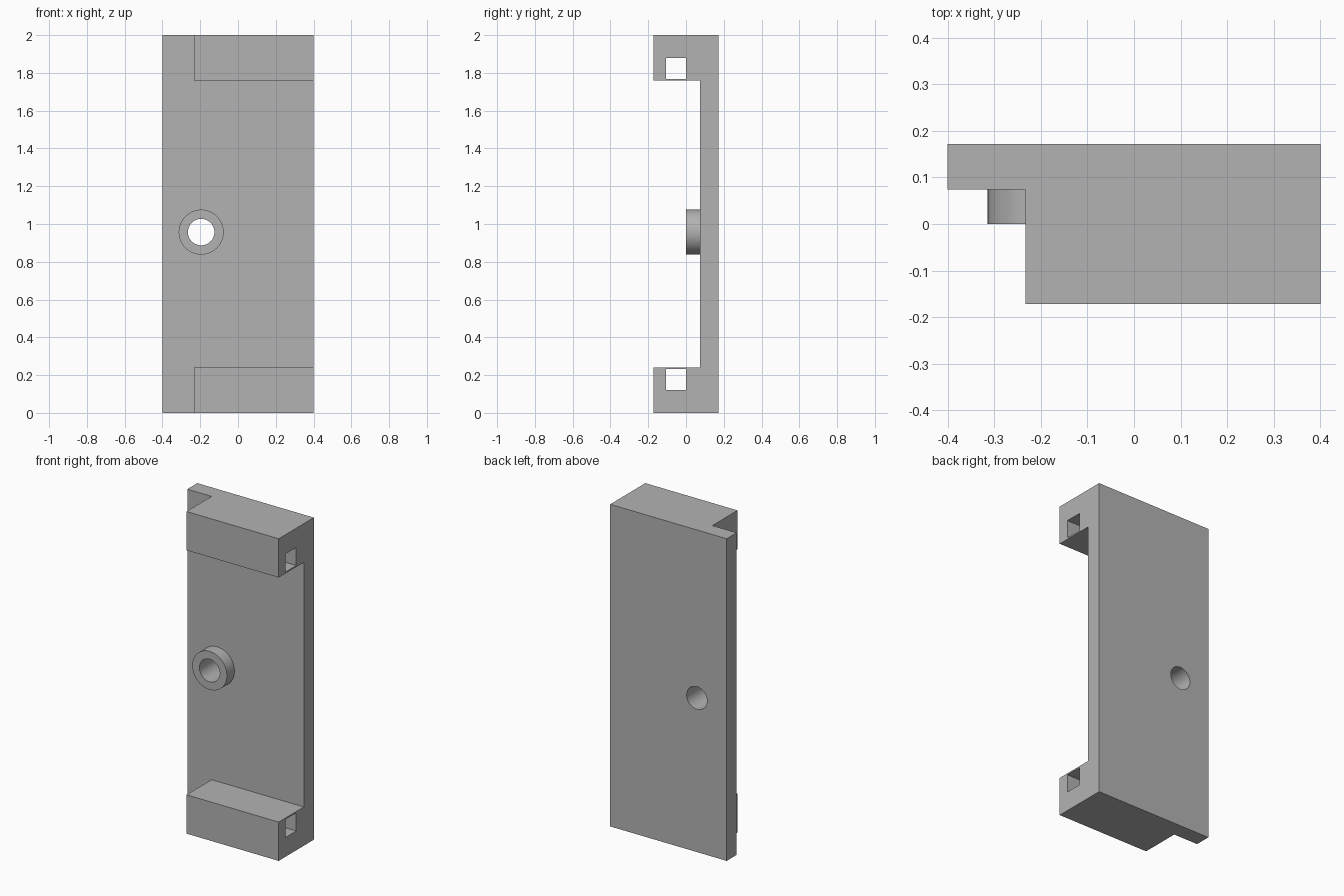
import bpy
import math

cube = bpy.data.objects.get("Cube")
if cube:
    bpy.data.objects.remove(cube, do_unlink=True)

grey = bpy.data.materials.new("plain grey")
grey.use_nodes = True
COLOUR = (0.45, 0.45, 0.45, 1)
grey.diffuse_color = COLOUR
grey.node_tree.nodes["Principled BSDF"].inputs["Base Color"].default_value = COLOUR

HEIGHT = 2.0
LEFT, RIGHT = 0.4, -0.4
FRONT, PLATE_FRONT, BACK = -0.172, 0.074, 0.172
RAIL_END, RAIL_H = -0.233, 0.241
HOLE_X, HOLE_Z = -0.195, 0.957


def box(name, x, y, z):
    """Box spanning the given (low, high) ranges."""
    bpy.ops.mesh.primitive_cube_add(size=1, location=[sum(r) / 2 for r in (x, y, z)])
    ob = bpy.context.object
    ob.name = name
    ob.scale = [r[1] - r[0] for r in (x, y, z)]
    bpy.ops.object.transform_apply(location=True, scale=True)
    ob.data.materials.append(grey)
    return ob


def rod(name, radius, y):
    """Cylinder along y on the screw hole axis."""
    bpy.ops.mesh.primitive_cylinder_add(
        vertices=64, radius=radius, depth=y[1] - y[0],
        location=(HOLE_X, sum(y) / 2, HOLE_Z), rotation=(math.pi / 2, 0, 0))
    ob = bpy.context.object
    ob.name = name
    bpy.ops.object.transform_apply(location=True, rotation=True)
    ob.data.materials.append(grey)
    return ob


def combine(target, tool, operation):
    """Apply a boolean and remove the tool."""
    mod = target.modifiers.new(operation, "BOOLEAN")
    mod.operation, mod.solver, mod.object = operation, "EXACT", tool
    bpy.context.view_layer.objects.active = target
    bpy.ops.object.modifier_apply(modifier=mod.name)
    bpy.data.objects.remove(tool, do_unlink=True)


# Full-depth block, then cut the recess between the rails and the side step
body = box("bracket_body", (RIGHT, LEFT), (FRONT, BACK), (0, HEIGHT))
combine(body, box("recess_cutter", (-1, 1), (-1, PLATE_FRONT),
                  (RAIL_H, HEIGHT - RAIL_H)), "DIFFERENCE")
combine(body, box("step_cutter", (-1, RAIL_END), (-1, PLATE_FRONT),
                  (-1, HEIGHT + 1)), "DIFFERENCE")

# Square channel through each rail, mirrored top to bottom
for low, high in ((0.12, 0.232), (HEIGHT - 0.232, HEIGHT - 0.12)):
    combine(body, box("channel_cutter", (-1, 1), (-0.106, 0.0), (low, high)), "DIFFERENCE")

# Round boss with a through hole
combine(body, rod("boss", 0.119, (0.0, PLATE_FRONT + 0.05)), "UNION")
combine(body, rod("hole_cutter", 0.07, (-0.5, 0.5)), "DIFFERENCE")

bpy.ops.object.select_all(action="DESELECT")
body.select_set(True)
bpy.context.view_layer.objects.active = body
bpy.ops.object.shade_smooth_by_angle(angle=math.radians(30))
